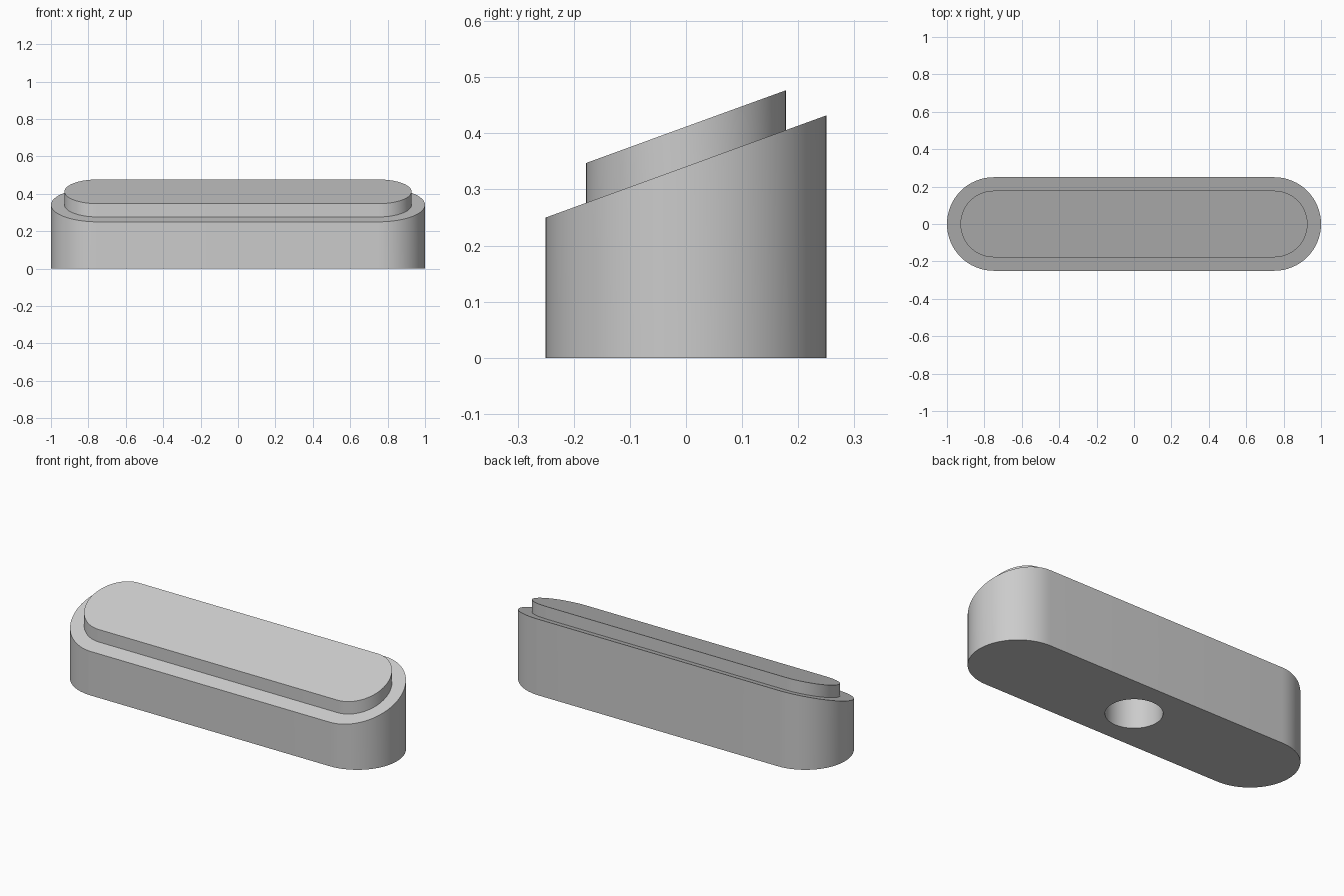
import bpy
import bmesh
import math

cube = bpy.data.objects.get("Cube")
if cube:
    bpy.data.objects.remove(cube, do_unlink=True)

SLOPE = math.tan(math.radians(20))
STRAIGHT = 0.75      # half length of the straight sides
ARC_STEPS = 32

grey = bpy.data.materials.new("plain_grey")
grey.use_nodes = True
colour = (0.6, 0.6, 0.6, 1)
grey.diffuse_color = colour
grey.node_tree.nodes["Principled BSDF"].inputs["Base Color"].default_value = colour


def ring(bm, half, radius, height, slope=0.0):
    """Rounded-end outline whose height rises towards the back."""
    verts = []
    for side, start in ((1, -math.pi / 2), (-1, math.pi / 2)):
        for i in range(ARC_STEPS + 1):
            a = start + math.pi * i / ARC_STEPS
            y = radius * math.sin(a)
            x = side * half + radius * math.cos(a)
            verts.append(bm.verts.new((x, y, height + slope * y)))
    return verts


def loft(name, outlines, cap_first=False, cap_last=False):
    """Skin a stack of outlines, optionally closing either end."""
    bm = bmesh.new()
    rings = [ring(bm, *o) for o in outlines]
    for low, high in zip(rings, rings[1:]):
        for i in range(len(low)):
            j = (i + 1) % len(low)
            bm.faces.new((low[i], low[j], high[j], high[i]))
    if cap_first:
        bm.faces.new(rings[0][::-1])
    if cap_last:
        bm.faces.new(rings[-1])
    bmesh.ops.remove_doubles(bm, verts=bm.verts, dist=1e-5)
    mesh = bpy.data.meshes.new(name)
    bm.to_mesh(mesh)
    bm.free()
    mesh.materials.append(grey)
    obj = bpy.data.objects.new(name, mesh)
    bpy.context.collection.objects.link(obj)
    bpy.ops.object.select_all(action='DESELECT')
    obj.select_set(True)
    bpy.context.view_layer.objects.active = obj
    bpy.ops.object.shade_smooth_by_angle(angle=math.radians(15))
    return obj


# Body: blind round hole, flat underside, outer wall, sloped rim
loft("sloped_body", [
    (0, 0.144, 0.2),
    (0, 0.144, 0),
    (STRAIGHT, 0.25, 0),
    (STRAIGHT, 0.25, 0.341, SLOPE),
    (STRAIGHT, 0.178, 0.341, SLOPE),
], cap_first=True)

# Raised panel standing on the sloped rim
loft("raised_panel", [
    (STRAIGHT, 0.178, 0.341, SLOPE),
    (STRAIGHT, 0.178, 0.412, SLOPE),
], cap_last=True)
